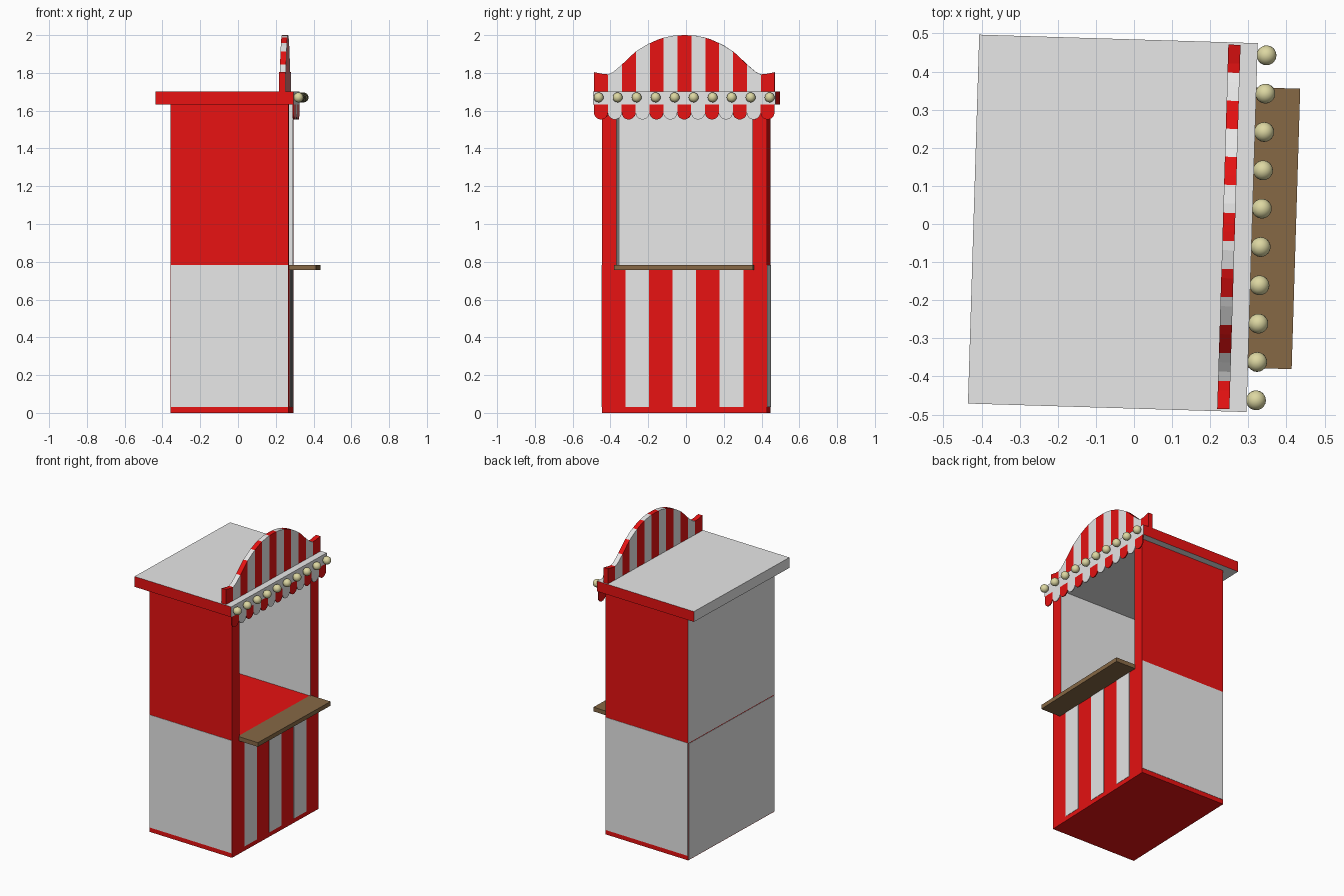
import bpy, bmesh, math
from mathutils import Vector, Matrix

cube = bpy.data.objects.get("Cube")
if cube:
    bpy.data.objects.remove(cube, do_unlink=True)

TURN = math.radians(-1.75)      # the whole stall stands slightly turned
RED, WHITE, WOOD, BULB = range(4)


def material(name, rgb):
    mat = bpy.data.materials.new(name)
    mat.use_nodes = True
    mat.diffuse_color = (*rgb, 1)
    mat.node_tree.nodes["Principled BSDF"].inputs["Base Color"].default_value = (*rgb, 1)
    return mat


MATS = [material("red paint", (0.82, 0.006, 0.006)),
        material("white paint", (0.8, 0.8, 0.8)),
        material("brown wood", (0.24, 0.14, 0.06)),
        material("pale yellow bulb", (0.72, 0.68, 0.36))]


def finish(name, bm):
    mesh = bpy.data.meshes.new(name)
    bm.to_mesh(mesh)
    bm.free()
    for mat in MATS:
        mesh.materials.append(mat)
    obj = bpy.data.objects.new(name, mesh)
    obj.rotation_euler.z = TURN
    bpy.context.collection.objects.link(obj)
    return obj


def box(name, lo, hi, colour):
    """Box between two corners; colour is an index or a rule on the face normal."""
    lo, hi = Vector(lo), Vector(hi)
    bm = bmesh.new()
    bmesh.ops.create_cube(bm, size=1, matrix=Matrix.Translation((lo + hi) / 2)
                          @ Matrix.Diagonal((*(hi - lo), 1)))
    bm.normal_update()
    for f in bm.faces:
        f.material_index = colour(f.normal) if callable(colour) else colour
    return finish(name, bm)


def prism(bm, outline, x0, x1, colour):
    """Extrude a (y, z) outline from x0 to x1."""
    face = bm.faces.new([bm.verts.new((x0, y, z)) for y, z in outline])
    geom = bmesh.ops.extrude_face_region(bm, geom=[face])["geom"]
    verts = [g for g in geom if isinstance(g, bmesh.types.BMVert)]
    bmesh.ops.translate(bm, verts=verts, vec=(x1 - x0, 0, 0))
    for f in {f for v in list(face.verts) + verts for f in v.link_faces}:
        f.material_index = colour


BACK, FRONT, HALF = -0.343, 0.281, 0.437
SILL, EAVE, TOP = 0.783, 1.633, 1.702
OPEN = 0.36

# Lower cabinet with painted panels
box("cabinet", (BACK, -HALF, 0), (FRONT, HALF, SILL), RED)
box("back_panel", (BACK - 0.002, -HALF + 0.003, 0.004), (BACK, HALF - 0.003, SILL - 0.004), WHITE)
for side, s in (("right", -1), ("left", 1)):
    ys = sorted((s * HALF, s * (HALF + 0.002)))
    box(side + "_panel", (BACK + 0.002, ys[0], 0.03), (FRONT - 0.002, ys[1], SILL), WHITE)

stripe = 2 * HALF / 7
for i in (1, 3, 5):
    y = -HALF + i * stripe
    box("front_stripe", (FRONT, y, 0.03), (FRONT + 0.002, y + stripe, SILL - 0.004), WHITE)

# Upper walls around the serving opening
for side, s in (("right", -1), ("left", 1)):
    ys = sorted((s * OPEN, s * HALF))
    box(side + "_wall", (BACK, ys[0], SILL), (FRONT, ys[1], EAVE),
        lambda n, s=s: RED if n.y * s > 0.5 or n.x > 0.5 else WHITE)
box("back_wall", (BACK, -OPEN, SILL), (BACK + 0.05, OPEN, EAVE), WHITE)

# Serving counter
box("counter", (FRONT - 0.008, -0.368, SILL - 0.027), (0.425, 0.368, SILL + 0.001), WOOD)

# Roof slab
ROOF_FRONT = 0.31
box("roof", (-0.421, -0.484, EAVE), (ROOF_FRONT, 0.484, TOP),
    lambda n: RED if abs(n.y) > 0.5 else WHITE)

# Arched striped sign on the roof
ARCH = [(0, 2.0), (0.06, 1.997), (0.125, 1.983), (0.2, 1.95), (0.265, 1.908),
        (0.34, 1.836), (0.38, 1.803), (0.41, 1.79), (0.48, 1.804)]


def arch_height(y):
    y = abs(y)
    for (a, za), (b, zb) in zip(ARCH, ARCH[1:]):
        if y <= b:
            return za + (zb - za) * (y - a) / (b - a)
    return ARCH[-1][1]


SIGN, COUNT, STEPS = 0.478, 13, 3
width = 2 * SIGN / COUNT
bm = bmesh.new()
for i in range(COUNT):
    y0 = -SIGN + i * width
    ys = [y0 + width * k / STEPS for k in range(STEPS + 1)]
    outline = [(ys[-1], TOP), (ys[0], TOP)] + [(y, arch_height(y)) for y in ys]
    prism(bm, outline, 0.233, 0.265, i % 2)
bm.normal_update()
inner = [f for f in bm.faces
         if abs(f.normal.y) > 0.99 and abs(f.calc_center_median().y) < SIGN - 0.01]
bmesh.ops.delete(bm, geom=inner, context="FACES")
bmesh.ops.remove_doubles(bm, verts=bm.verts, dist=0.0005)
bmesh.ops.recalc_face_normals(bm, faces=bm.faces)
finish("arched_sign", bm)

# Scalloped valance under the roof edge
bm = bmesh.new()
r = width / 2
for i in range(COUNT):
    yc = -SIGN + (i + 0.5) * width
    arc = [(yc - r * math.cos(a), 1.59 - r * math.sin(a))
           for a in (math.pi * k / 10 for k in range(11))]
    prism(bm, [(yc + r, EAVE), (yc - r, EAVE)] + arc, ROOF_FRONT - 0.006, ROOF_FRONT, i % 2)
bmesh.ops.recalc_face_normals(bm, faces=bm.faces)
finish("scalloped_valance", bm)

# Row of round bulbs
bm = bmesh.new()
for i in range(10):
    y = -0.4525 + i * 0.1006
    bmesh.ops.create_uvsphere(bm, u_segments=20, v_segments=12, radius=0.026,
                              matrix=Matrix.Translation((0.334, y, 1.67)))
for f in bm.faces:
    f.material_index = BULB
    f.smooth = True
finish("bulbs", bm)
